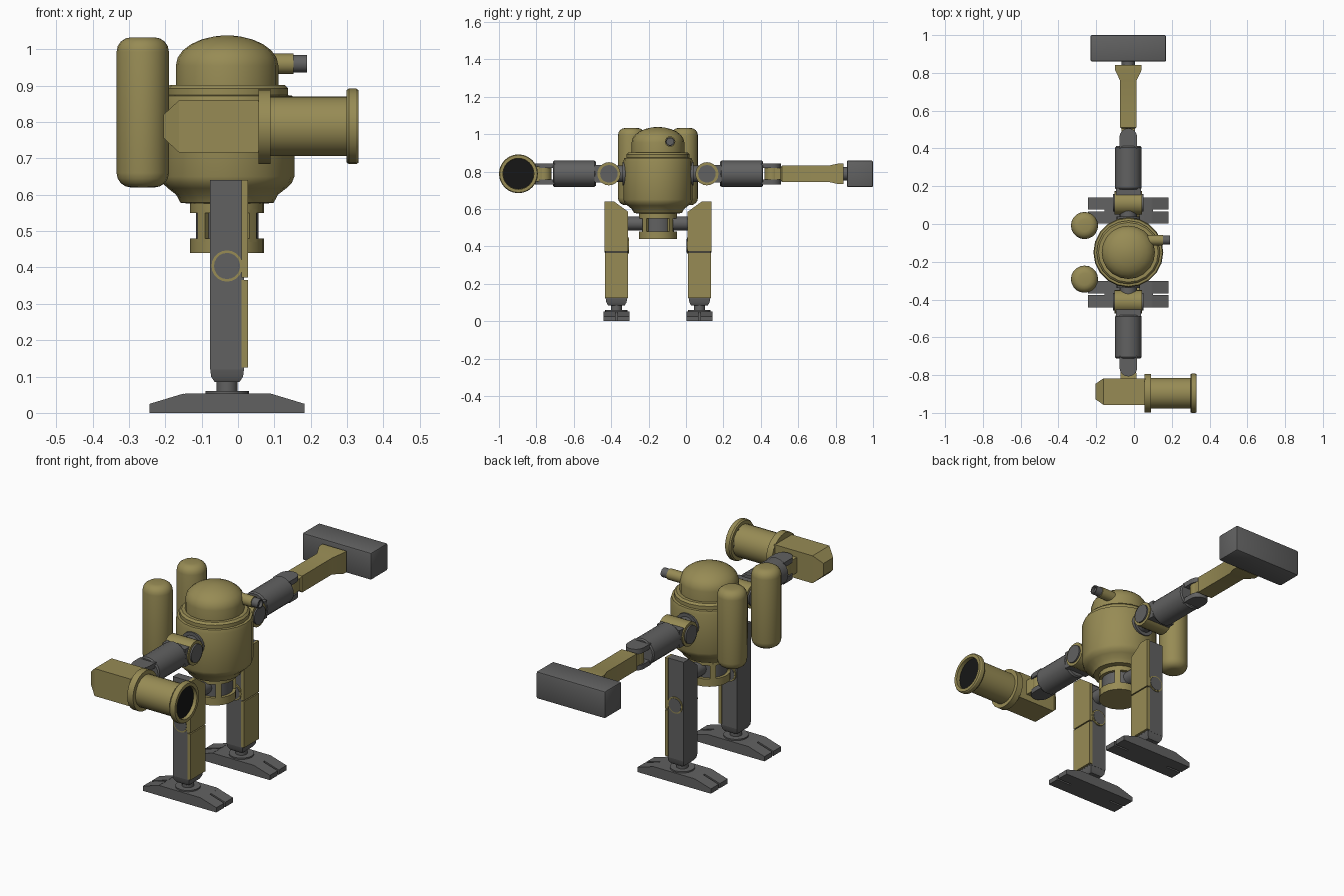
import bpy, bmesh
from math import sin, cos, pi, radians
from mathutils import Vector

if "Cube" in bpy.data.objects:
    bpy.data.objects.remove(bpy.data.objects["Cube"])

CX, CY, AZ = -0.03, -0.15, 0.788   # body axis, arm height


def material(name, rgb):
    m = bpy.data.materials.new(name)
    m.diffuse_color = (*rgb, 1)
    m.use_nodes = True
    m.node_tree.nodes["Principled BSDF"].inputs["Base Color"].default_value = m.diffuse_color
    return m


GOLD = material("olive_gold", (0.31, 0.26, 0.09))
GREY = material("dark_grey", (0.12, 0.12, 0.12))
BLACK = material("bore_black", (0.008, 0.008, 0.008))


def place(axis, u, v, t):
    # t runs along the axis, (u, v) are the two remaining axes in xyz order
    return Vector({'x': (t, u, v), 'y': (u, t, v), 'z': (u, v, t)}[axis])


def skin(name, rings, mat, bevel=0):
    bm = bmesh.new()
    rows = [[bm.verts.new(p) for p in ring] for ring in rings]
    n = len(rows[0])
    for a, b in zip(rows, rows[1:]):
        for i in range(n):
            j = (i + 1) % n
            bm.faces.new((a[i], a[j], b[j], b[i]))
    bm.faces.new(rows[0])
    bm.faces.new(rows[-1])
    bmesh.ops.recalc_face_normals(bm, faces=bm.faces)
    if bevel:
        bmesh.ops.bevel(bm, geom=bm.edges[:], offset=bevel, segments=2, affect='EDGES', profile=0.5)
    me = bpy.data.meshes.new(name)
    bm.to_mesh(me)
    bm.free()
    me.materials.append(mat)
    ob = bpy.data.objects.new(name, me)
    bpy.context.collection.objects.link(ob)
    bpy.context.view_layer.objects.active = ob
    bpy.ops.object.select_all(action='DESELECT')
    ob.select_set(True)
    bpy.ops.object.shade_smooth_by_angle(angle=radians(32))
    return ob


def revolve(name, axis, centre, prof, mat, seg=20):
    # prof: (radius, position along axis)
    u, v = centre
    return skin(name, [[place(axis, u + r * cos(2 * pi * i / seg), v + r * sin(2 * pi * i / seg), t)
                        for i in range(seg)] for r, t in prof], mat)


def rod(name, axis, centre, r, a, b, mat, seg=20):
    return revolve(name, axis, centre, [(r, a), (r, b)], mat, seg)


def prism(name, axis, pts, a, b, mat, bevel=0):
    return skin(name, [[place(axis, u, v, t) for u, v in pts] for t in (a, b)], mat, bevel)


def loft(name, axis, sections, mat, bevel=0):
    # sections: (position, centre u, half u, centre v, half v)
    return skin(name, [[place(axis, u + hu * i, v + hv * j, t) for i, j in ((-1, -1), (1, -1), (1, 1), (-1, 1))]
                       for t, u, hu, v, hv in sections], mat, bevel)


C = (CX, CY)
# body, collar and dome
revolve("body", 'z', C, [(.10, .575), (.128, .578), (.14, .60), (.163, .618), (.178, .632), (.185, .65),
                         (.185, .855), (.18, .872), (.16, .875)], GOLD)
revolve("collar", 'z', C, [(.168, .86), (.168, .892), (.158, .902), (.13, .902)], GOLD)
revolve("dome_head", 'z', C, [(.141, .89)] + [(.141 * cos(a), .955 + .083 * sin(a))
        for a in [i * pi / 12 for i in range(6)]] + [(.012, 1.038)], GOLD)

# eye barrel on the head
rod("eye_barrel", 'x', (-.085, .96), .028, .04, .153, GOLD, 16)
revolve("eye_lens", 'x', (-.085, .96), [(.024, .15), (.024, .19), (.018, .19), (.018, .175)], GREY, 16)

# waist cage with four windows
rod("waist_core", 'z', C, .086, .45, .58, GREY)
rod("waist_upper_ring", 'z', C, .102, .55, .58, GOLD)
rod("waist_lower_ring", 'z', C, .102, .44, .48, GOLD)
for k in range(4):
    arc = [radians(45 + 90 * k + d) for d in (-8, 0, 8)]
    prism("waist_post", 'z', [(CX + .102 * cos(a), CY + .102 * sin(a)) for a in arc] +
          [(CX + .08 * cos(a), CY + .08 * sin(a)) for a in arc[::-1]], .47, .56, GOLD)


def Y(s, d):
    return CY + s * d


for s, side in ((1, "left"), (-1, "right")):
    # back tank
    ty, r = Y(s, .142), .072
    cap = [(r - .04 + .04 * cos(a), .04 * sin(a)) for a in [i * pi / 8 for i in range(5)]]
    revolve(side + "_back_tank", 'z', (-.262, ty), [(p, .66 - q) for p, q in cap[::-1]] +
            [(p, .993 + q) for p, q in cap], GOLD)

    # shoulder
    A = (CX, AZ)
    rod(side + "_shoulder_plate", 'y', A, .062, Y(s, .15), Y(s, .19), GREY)
    rod(side + "_shoulder_stub", 'y', A, .045, Y(s, .18), Y(s, .25), GREY)
    rod(side + "_shoulder_hub", 'x', (Y(s, .262), AZ), .062, CX - .072, CX + .072, GOLD)
    rod(side + "_shoulder_cap", 'x', (Y(s, .262), AZ), .047, CX - .08, CX + .08, GREY)
    loft(side + "_shoulder_block", 'y', [(Y(s, .275), CX, .066, AZ, .046), (Y(s, .34), CX, .066, AZ, .046)], GREY)

    # upper arm and elbow fork
    revolve(side + "_upper_arm", 'y', A, [(.064, Y(s, .332)), (.07, Y(s, .34)), (.07, Y(s, .555)),
                                          (.064, Y(s, .562))], GREY)
    ex, ey = CX, Y(s, .61)
    fork = [(ex - .047, Y(s, .55)), (ex + .047, Y(s, .55))] + \
           [(ex + .047 * cos(a), ey + s * .047 * sin(a)) for a in [i * pi / 8 for i in range(9)]]
    for h in (-1, 1):
        prism(side + "_elbow_fork", 'z', fork, AZ + h * .03, AZ + h * .056, GREY)
    rod(side + "_elbow_pin", 'z', (ex, ey), .04, AZ - .04, AZ + .04, GOLD)

    # leg: grey core, two gold front plates, knee pivot, hip axle
    def leg_shape(w, zin, lo):
        return [(Y(s, .222 + w), lo), (Y(s, .222 + w), .64), (Y(s, .235), .64), (Y(s, .222 - w), zin),
                (Y(s, .222 - w), lo)]
    prism(side + "_leg_core", 'x', leg_shape(.058, .582, .12), CX - .047, CX + .047, GREY)
    loft(side + "_shin_end", 'z', [(.125, CX, .047, Y(s, .222), .058), (.10, CX, .044, Y(s, .222), .054),
                                   (.085, CX, .034, Y(s, .222), .045)], GREY)
    prism(side + "_thigh_plate", 'x', leg_shape(.063, .585, .372), CX + .04, CX + .058, GOLD)
    loft(side + "_shin_plate", 'z', [(.125, CX + .049, .009, Y(s, .222), .062),
                                     (.366, CX + .049, .009, Y(s, .222), .062)], GOLD)
    K = (CX, .404)
    rod(side + "_knee_ring", 'y', K, .043, Y(s, .156), Y(s, .284), GOLD)
    rod(side + "_knee_pin", 'y', K, .036, Y(s, .154), Y(s, .286), GREY)
    rod(side + "_hip_axle", 'y', (CX, .523), .037, Y(s, .06), Y(s, .18), GREY)

    # ankle and foot with split toes at both ends
    F = (CX, Y(s, .222))
    rod(side + "_ankle", 'z', F, .029, .05, .10, GREY)
    rod(side + "_ankle_disc", 'z', F, .06, .045, .06, GREY)
    prism(side + "_foot", 'y', [(-.155, 0), (.10, 0), (.10, .05), (.09, .053), (-.144, .053), (-.155, .051)],
          Y(s, .153), Y(s, .291), GREY)
    for e in (-1, 1):
        for d0, d1 in ((.153, .217), (.227, .291)):
            prism(side + "_toe", 'y', [(CX + e * .12, 0), (CX + e * .213, 0), (CX + e * .213, .025),
                                       (CX + e * .12, .053)], Y(s, d0), Y(s, d1), GREY)

# left forearm and hammer
loft("hammer_forearm", 'y', [(.46, CX, .036, AZ, .03), (.505, CX, .036, AZ, .03), (.512, CX, .044, AZ, .043),
                             (.76, CX, .044, AZ, .043), (.815, CX, .07, AZ, .055), (.842, CX, .07, AZ, .055)], GOLD)
rod("hammer_neck", 'y', (CX, AZ), .035, .83, .87, GREY)
loft("hammer_head", 'y', [(.86, CX, .2, AZ, .071), (1.0, CX, .2, AZ, .071)], GREY, .008)

# right cannon
BY, BZ = -.896, .788
loft("cannon_link", 'y', [(-.76, CX, .036, AZ, .03), (-.79, CX, .042, AZ, .04), (-.83, CX, .042, AZ, .04)], GOLD)
loft("cannon_breech", 'x', [(-.205, -.887, .04, BZ, .032), (-.162, -.887, .07, BZ, .072),
                            (.06, -.887, .07, BZ, .072)], GOLD)
rod("cannon_rear_flange", 'x', (BY, BZ), .103, .056, .09, GOLD, 24)
revolve("cannon_barrel", 'x', (BY, BZ), [(.082, .08), (.082, .298), (.099, .298), (.104, .305), (.104, .325),
                                         (.1, .331), (.083, .331), (.083, .31), (.07, .30)], GOLD, 24)
rod("cannon_bore", 'x', (BY, BZ), .082, .29, .312, BLACK, 24)
